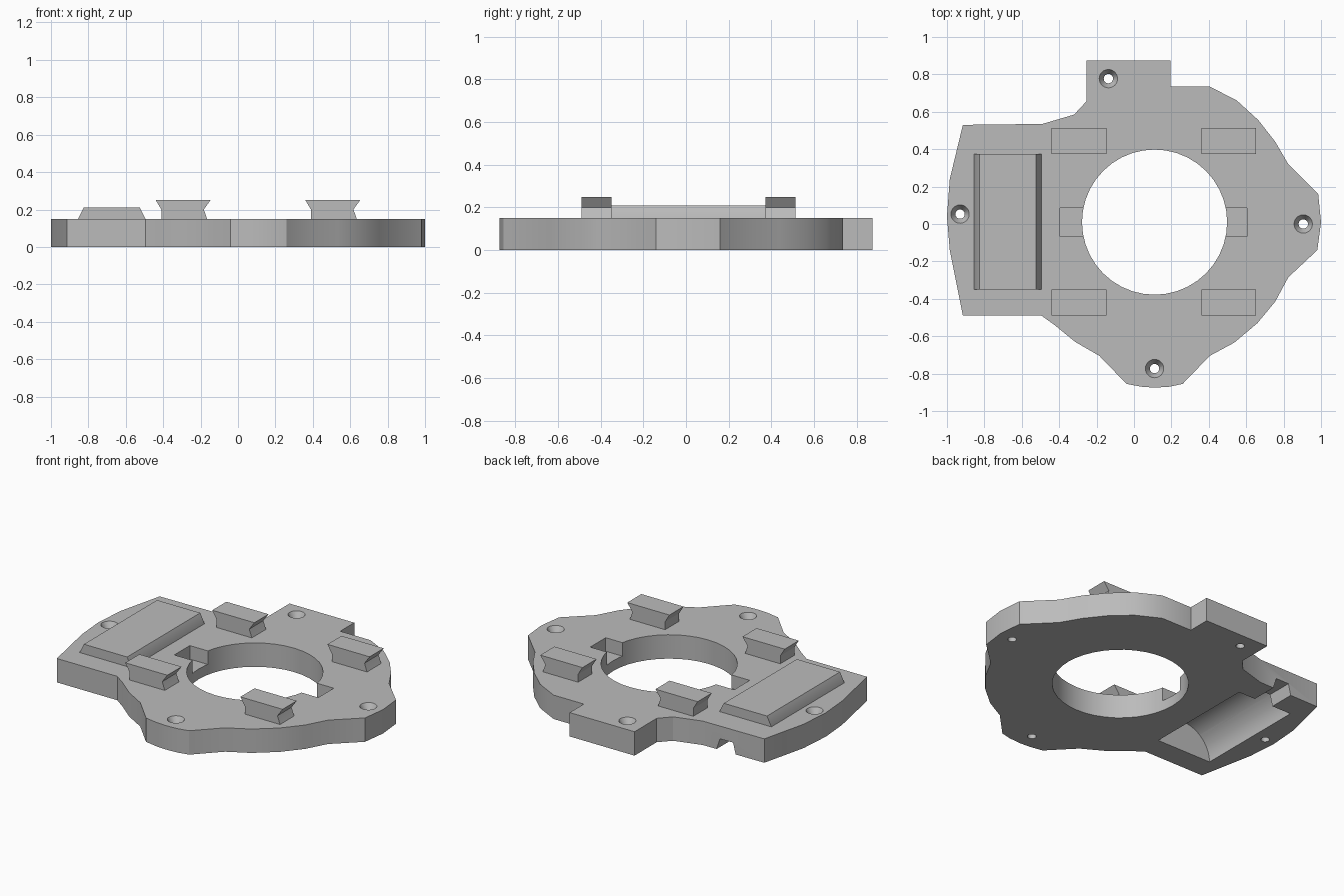
import bpy, bmesh, math
from mathutils import Matrix, Vector

if "Cube" in bpy.data.objects:
    bpy.data.objects.remove(bpy.data.objects["Cube"], do_unlink=True)

grey = bpy.data.materials.new("matte_grey")
grey.use_nodes = True
grey.diffuse_color = (0.5, 0.5, 0.5, 1)
grey.node_tree.nodes["Principled BSDF"].inputs["Base Color"].default_value = (0.5, 0.5, 0.5, 1)

TOP = 0.15
parts = []


def add_object(name, bm):
    bmesh.ops.recalc_face_normals(bm, faces=bm.faces)
    mesh = bpy.data.meshes.new(name)
    bm.to_mesh(mesh)
    bm.free()
    mesh.materials.append(grey)
    ob = bpy.data.objects.new(name, mesh)
    bpy.context.collection.objects.link(ob)
    return ob


def prism(name, profile, lo, hi, axis="z"):
    """Extrude an xy outline along z, or an xz outline along y."""
    bm = bmesh.new()
    place = (lambda a, b: (a, b, lo)) if axis == "z" else (lambda a, b: (a, lo, b))
    face = bm.faces.new([bm.verts.new(place(a, b)) for a, b in profile])
    step = Vector((0, 0, hi - lo)) if axis == "z" else Vector((0, hi - lo, 0))
    grown = bmesh.ops.extrude_face_region(bm, geom=[face], use_keep_orig=True)
    bmesh.ops.translate(bm, vec=step, verts=[v for v in grown["geom"] if isinstance(v, bmesh.types.BMVert)])
    return add_object(name, bm)


def cone(name, x, y, lo, hi, r_lo, r_hi, sides=32):
    bm = bmesh.new()
    bmesh.ops.create_cone(bm, cap_ends=True, segments=sides, radius1=r_lo, radius2=r_hi,
                          depth=hi - lo, matrix=Matrix.Translation((x, y, (lo + hi) / 2)))
    return add_object(name, bm)


def cut(ob, cutter):
    mod = ob.modifiers.new("cut", "BOOLEAN")
    mod.operation = "DIFFERENCE"
    mod.solver = "EXACT"
    mod.object = cutter
    bpy.context.view_layer.objects.active = ob
    bpy.ops.object.modifier_apply(modifier=mod.name)


# Base plate outline, counter-clockwise from the back tab
outline = [
    (-0.255, 0.875), (-0.255, 0.655), (-0.32, 0.585), (-0.49, 0.535), (-0.915, 0.53),
    (-0.985, 0.24), (-1, 0.04), (-0.985, -0.14), (-0.915, -0.49), (-0.495, -0.49),
    (-0.425, -0.54), (-0.315, -0.63), (-0.185, -0.705), (-0.04, -0.855), (0.04, -0.87),
    (0.11, -0.875), (0.19, -0.87), (0.26, -0.855), (0.405, -0.705), (0.535, -0.635),
    (0.66, -0.53), (0.755, -0.415), (0.825, -0.285), (0.98, -0.14), (1, 0.01),
    (0.985, 0.16), (0.825, 0.32), (0.755, 0.44), (0.665, 0.555), (0.55, 0.66),
    (0.405, 0.735), (0.195, 0.735), (0.195, 0.875)]
plate = prism("base_plate", outline, 0, TOP)
parts.append(plate)

# Raised cover with sloped long sides
cover = prism("raised_cover", [(-0.855, 0.14), (-0.855, TOP), (-0.825, 0.21),
                               (-0.525, 0.21), (-0.495, TOP), (-0.495, 0.14)],
              -0.35, 0.375, "y")
parts.append(cover)

# Four clips with undercut ends
for side, x in (("right", -0.295), ("left", 0.505)):
    for end, y in (("front", -0.42), ("back", 0.443)):
        profile = [(-0.145, 0.25), (-0.115, 0.2), (-0.115, 0.14),
                   (0.135, 0.14), (0.13, TOP), (0.112, 0.2), (0.148, 0.25)]
        parts.append(prism(f"{end}_{side}_clip", [(x + a, z) for a, z in profile],
                           y - 0.07, y + 0.07, "y"))

# Central opening and the notch either side of it
cutters = [cone("opening_cutter", 0.11, 0.01, -0.1, 0.3, 0.388, 0.388, 40)]
cutters.append(prism("notch_cutter", [(-0.395, -0.068), (0.605, -0.068),
                                      (0.605, 0.086), (-0.395, 0.086)], 0.065, 0.3))

# Countersunk screw holes
for x, y in ((-0.137, 0.777), (-0.93, 0.053), (0.905, 0), (0.11, -0.773)):
    cutters.append(cone("screw_cutter", x, y, -0.1, 0.3, 0.025, 0.025, 24))
    cutters.append(cone("countersink_cutter", x, y, TOP - 0.05, TOP + 0.01, 0.02, 0.055, 24))

# Cable channel from the pocket to the back edge
cutters.append(prism("channel_cutter", [(-0.73, -0.05), (-0.7, 0.07), (-0.61, 0.07), (-0.57, -0.05)],
                     0.3, 0.7, "y"))

# Round-roofed pocket in the underside
arc = [(-0.66 + 0.19 * math.cos(math.pi * i / 24), 0.19 * math.sin(math.pi * i / 24))
       for i in range(25)]
pocket = prism("pocket_cutter", arc + [(-0.85, -0.1), (-0.47, -0.1)], -0.345, 0.37, "y")

cut(cover, pocket)
for cutter in cutters + [pocket]:
    cut(plate, cutter)
    bpy.data.objects.remove(cutter, do_unlink=True)

# Smooth gentle curves, keep corners sharp
bpy.ops.object.select_all(action="DESELECT")
for ob in parts:
    ob.select_set(True)
bpy.context.view_layer.objects.active = plate
bpy.ops.object.shade_smooth_by_angle(angle=math.radians(30))
